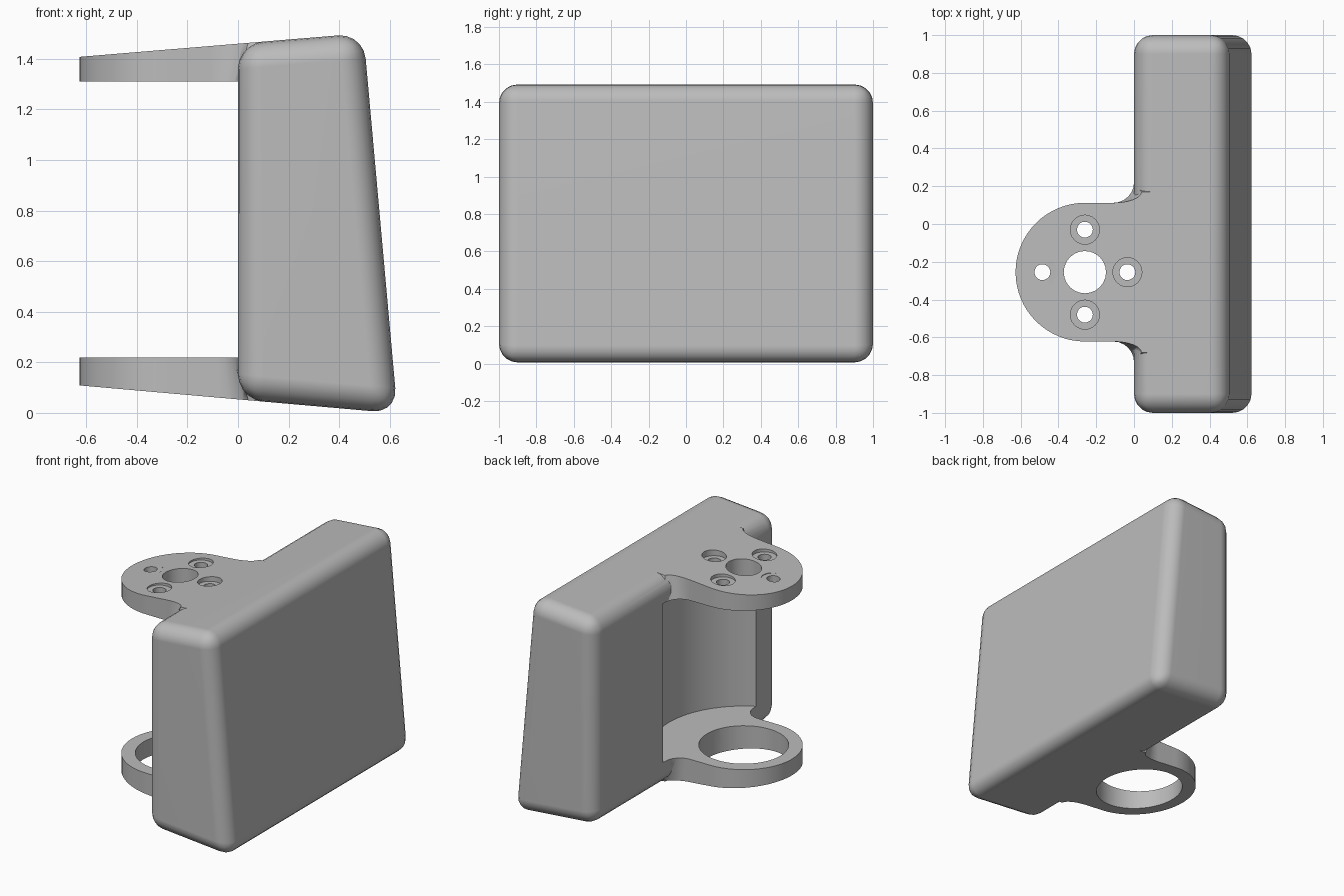
import bpy, bmesh, math

if "Cube" in bpy.data.objects:
    bpy.data.objects.remove(bpy.data.objects["Cube"], do_unlink=True)

grey = bpy.data.materials.new("plain grey")
grey.use_nodes = True
colour = (0.5, 0.5, 0.5, 1)
grey.diffuse_color = colour
grey.node_tree.nodes["Principled BSDF"].inputs["Base Color"].default_value = colour

AXIS = (-0.26, -0.255)      # centre line of the round bracket ends
TAB_R = 0.367


def top_z(x):
    return 1.46 + 0.083 * x


def bottom_z(x):
    return 0.0535 - 0.088 * x


def loft(name, lower, upper):
    """Solid between two matching rings of points."""
    bm = bmesh.new()
    a = [bm.verts.new(p) for p in lower]
    b = [bm.verts.new(p) for p in upper]
    bm.faces.new(a[::-1])
    bm.faces.new(b)
    n = len(a)
    for i in range(n):
        j = (i + 1) % n
        bm.faces.new((a[i], a[j], b[j], b[i]))
    bmesh.ops.recalc_face_normals(bm, faces=bm.faces)
    mesh = bpy.data.meshes.new(name)
    bm.to_mesh(mesh)
    bm.free()
    mesh.materials.append(grey)
    obj = bpy.data.objects.new(name, mesh)
    bpy.context.collection.objects.link(obj)
    return obj


def cylinder(name, x, y, r, z0, z1, sides):
    ring = [(x + r * math.cos(math.tau * i / sides),
             y + r * math.sin(math.tau * i / sides)) for i in range(sides)]
    return loft(name, [(*p, z0) for p in ring], [(*p, z1) for p in ring])


def apply(obj, mod):
    bpy.context.view_layer.objects.active = obj
    bpy.ops.object.modifier_apply(modifier=mod.name)


def combine(obj, other, operation):
    mod = obj.modifiers.new("combine", "BOOLEAN")
    mod.operation = operation
    mod.solver = "EXACT"
    mod.object = other
    apply(obj, mod)
    bpy.data.objects.remove(other, do_unlink=True)


def tab_outline(end_x, end_y):
    """Round end, straight sides and flared roots that stop at the given point."""
    half = []
    for i in range(17):                       # quarter of the round end
        t = math.pi - math.pi / 2 * i / 16
        half.append((TAB_R * math.cos(t), TAB_R * math.sin(t)))
    root = -0.11 - AXIS[0]
    for i in range(7):                        # concave flare into the body
        t = math.pi / 2 * i / 6
        half.append((root + (end_x + 0.11) * math.sin(t),
                     TAB_R + (end_y - TAB_R) * (1 - math.cos(t))))
    half.append((0.14 - AXIS[0], end_y))
    ring = half + [(x, -y) for x, y in half[:0:-1]]
    return [(AXIS[0] + x, AXIS[1] + y) for x, y in ring]


def bracket(name, inner_z, outer_z):
    inner = [(x, y, inner_z) for x, y in tab_outline(0, 0.475)]
    outer = [(x, y, outer_z(x)) for x, y in tab_outline(0.04, 0.425)]
    return loft(name, inner, outer)


# Wedge-shaped body with rounded edges
profile = [(0, bottom_z(0)), (0.631, bottom_z(0.631)), (0.496, top_z(0.496)), (0, top_z(0))]
body = loft("bracket_body", [(x, -1, z) for x, z in profile], [(x, 1, z) for x, z in profile])
bevel = body.modifiers.new("round", "BEVEL")
bevel.width = 0.1
bevel.segments = 5
bevel.limit_method = "NONE"
apply(body, bevel)

# Hollow between the two brackets
combine(body, cylinder("hollow", *AXIS, 0.57, 0.22, 1.31, 64), "DIFFERENCE")

# Upper and lower brackets
combine(body, bracket("upper_bracket", 1.31, top_z), "UNION")
combine(body, bracket("lower_bracket", 0.22, bottom_z), "UNION")

# Centre hole above, large ring hole below
combine(body, cylinder("centre_hole", *AXIS, 0.112, 1.2, 1.6, 24), "DIFFERENCE")
combine(body, cylinder("ring_hole", *AXIS, 0.28, -0.2, 0.3, 48), "DIFFERENCE")

# Four screw holes with counterbores
for k in range(4):
    x = AXIS[0] + 0.225 * math.cos(k * math.pi / 2)
    y = AXIS[1] + 0.225 * math.sin(k * math.pi / 2)
    combine(body, cylinder("screw_hole", x, y, 0.042, 1.2, 1.6, 20), "DIFFERENCE")
    combine(body, cylinder("counterbore", x, y, 0.077, 1.422, 1.6, 24), "DIFFERENCE")

# Smooth shading with flat main faces
bpy.ops.object.select_all(action="DESELECT")
body.select_set(True)
bpy.context.view_layer.objects.active = body
bpy.ops.object.shade_smooth_by_angle(angle=math.radians(30))
normals = body.modifiers.new("even_normals", "WEIGHTED_NORMAL")
normals.keep_sharp = True
